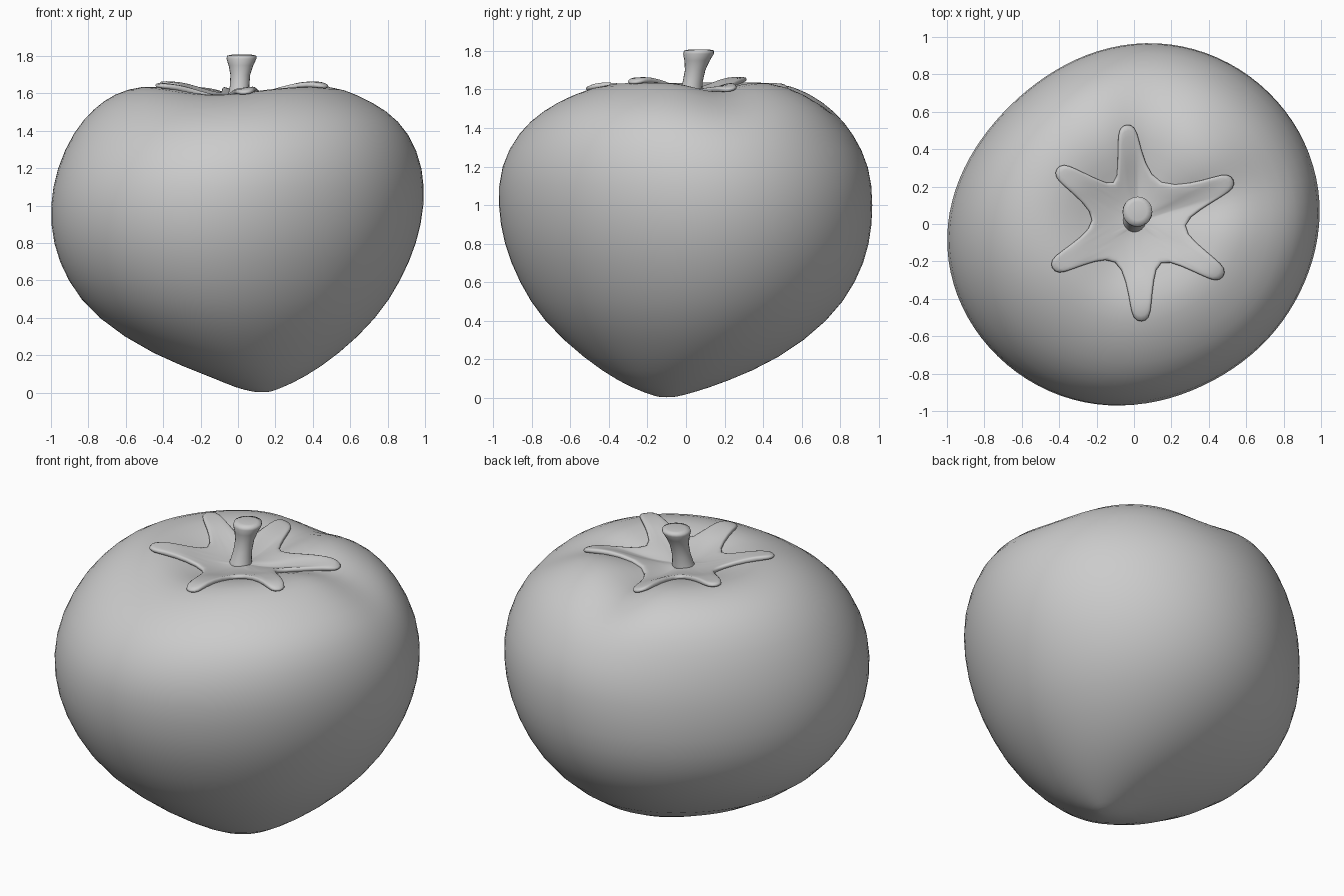
import bpy, bmesh
from math import sin, cos, pi, radians, exp
from mathutils import Vector
from mathutils.bvhtree import BVHTree

cube = bpy.data.objects.get("Cube")
if cube:
    bpy.data.objects.remove(cube)

grey = bpy.data.materials.new("plain grey")
grey.use_nodes = True
grey.diffuse_color = (0.6, 0.6, 0.6, 1)
grey.node_tree.nodes["Principled BSDF"].inputs["Base Color"].default_value = (0.6, 0.6, 0.6, 1)


def loft(bm, rings):
    """Skin a list of closed rings of points, capping both ends with fans."""
    rows = [[bm.verts.new(p) for p in ring] for ring in rings]
    n = len(rows[0])
    for a, b in zip(rows, rows[1:]):
        for i in range(n):
            j = (i + 1) % n
            bm.faces.new((a[i], a[j], b[j], b[i]))
    for row in (rows[0], rows[-1]):
        mid = bm.verts.new(sum((v.co for v in row), Vector()) / n)
        for i in range(n):
            bm.faces.new((row[i], row[(i + 1) % n], mid))
    bmesh.ops.recalc_face_normals(bm, faces=bm.faces)


def finish(bm, name):
    mesh = bpy.data.meshes.new(name)
    bm.to_mesh(mesh)
    bm.free()
    obj = bpy.data.objects.new(name, mesh)
    bpy.context.collection.objects.link(obj)
    mesh.materials.append(grey)
    for face in mesh.polygons:
        face.use_smooth = True
    return obj


def bump(angle, direction, width):
    """Smooth hump around a compass direction given in degrees."""
    off = (angle - radians(direction) + pi) % (2 * pi) - pi
    return exp(-(off / width) ** 2)


# Fruit body: height, then x and y limits of each ring, pointed tip to hollow
PROFILE = [
    (0.003, 0.09, 0.17, -0.14, -0.06),
    (0.025, -0.01, 0.23, -0.21, 0.03),
    (0.08, -0.13, 0.35, -0.34, 0.20),
    (0.20, -0.45, 0.53, -0.52, 0.48),
    (0.40, -0.76, 0.74, -0.74, 0.74),
    (0.60, -0.91, 0.865, -0.86, 0.88),
    (0.80, -0.985, 0.95, -0.94, 0.95),
    (1.00, -1.00, 0.99, -0.97, 0.965),
    (1.20, -0.965, 0.985, -0.96, 0.95),
    (1.40, -0.875, 0.915, -0.865, 0.865),
    (1.52, -0.77, 0.80, -0.74, 0.78),
    (1.60, -0.66, 0.65, -0.60, 0.67),
    (1.645, -0.51, 0.52, -0.45, 0.53),
    (1.63, -0.36, 0.38, -0.33, 0.38),
    (1.58, -0.22, 0.24, -0.20, 0.24),
    (1.55, -0.10, 0.12, -0.08, 0.12),
]
SEGMENTS = 48
# Soft grooves running over the shoulder: direction, depth and width
GROOVES = [(15, 0.05, 0.3), (84, 0.065, 0.32), (255, 0.045, 0.6)]


def groove(angle, z, radius):
    weight = max(0, min(1, (z - 1.25) / 0.33)) * min(1, radius / 0.4)
    return weight * sum(depth * bump(angle, way, width) for way, depth, width in GROOVES)


rings = []
for z, x0, x1, y0, y1 in PROFILE:
    ring = []
    skew = 0.052 - 0.035 * max(0, min(1, (z - 1.1) / 0.4))
    for i in range(SEGMENTS):
        a = 2 * pi * i / SEGMENTS
        k = 1.006 + skew * sin(2 * a) - 0.008 * (1 - cos(4 * a)) + 0.025 * bump(a, 318, 0.45)
        rx, ry = (x1 - x0) / 2, (y1 - y0) / 2
        ring.append(((x0 + x1) / 2 + rx * k * cos(a),
                     (y0 + y1) / 2 + ry * k * sin(a),
                     z - groove(a, z, rx)))
    rings.append(ring)
bm = bmesh.new()
loft(bm, rings)
surface = BVHTree.FromBMesh(bm)
fruit = finish(bm, "fruit_body")
fruit.modifiers.new("smooth", "SUBSURF").levels = 1

# Calyx: six rounded sepals draped over the fruit
CENTRE = Vector((0.02, 0.01))
TIPS = [(0.54, 0.24), (-0.04, 0.54), (-0.42, 0.30),
        (-0.445, -0.24), (0.04, -0.53), (0.485, -0.285)]
arms = [Vector(t) - CENTRE for t in TIPS]
outline = []
for i, arm in enumerate(arms):
    length, along = arm.length, arm.normalized()
    side = Vector((-along.y, along.x))
    for back, half in ((0.22, -0.072), (0.09, -0.056), (0.02, -0.044), (0, 0),
                       (0.02, 0.044), (0.09, 0.056), (0.22, 0.072)):
        outline.append(along * (length - back) + side * half)
    valley = (along + arms[(i + 1) % 6].normalized()).normalized()
    outline.append(valley * 0.22)

steps = 8
bm = bmesh.new()
rows = []
for s in range(1, steps + 1):
    row = []
    for p in outline:
        q = CENTRE + p * s / steps
        hit = surface.ray_cast(Vector((q.x, q.y, 3)), Vector((0, 0, -1)))[0]
        row.append(bm.verts.new((q.x, q.y, hit.z + 0.011)))
    rows.append(row)
n = len(outline)
for a, b in zip(rows, rows[1:]):
    for i in range(n):
        j = (i + 1) % n
        bm.faces.new((a[i], b[i], b[j], a[j]))
bm.faces.new(rows[0])
bmesh.ops.recalc_face_normals(bm, faces=bm.faces)
calyx = finish(bm, "calyx")
thick = calyx.modifiers.new("thickness", "SOLIDIFY")
thick.thickness = 0.028
thick.offset = 0
calyx.modifiers.new("smooth", "SUBSURF").levels = 1

# Stem: leaning stalk that flares at its top
STALK = [(1.52, 0.075), (1.58, 0.06), (1.64, 0.052), (1.70, 0.053),
         (1.75, 0.066), (1.785, 0.08), (1.802, 0.078), (1.808, 0.05)]
rings = []
for z, r in STALK:
    t = (z - 1.52) / 0.29
    cx, cy = 0.02 * t, 0.01 + 0.06 * t
    rings.append([(cx + r * cos(2 * pi * i / 20), cy + r * sin(2 * pi * i / 20), z)
                  for i in range(20)])
bm = bmesh.new()
loft(bm, rings)
finish(bm, "stem")
